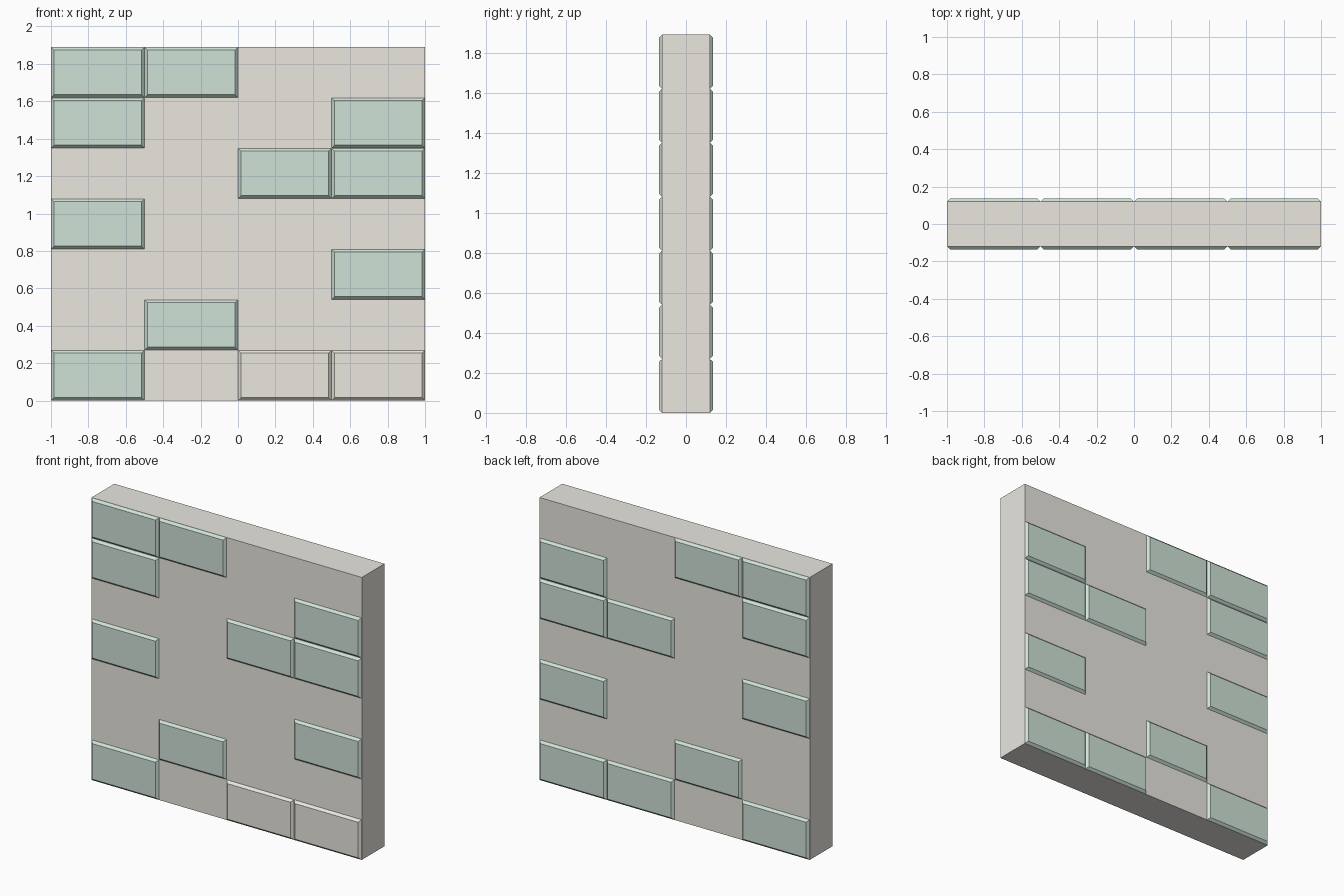
import bpy, bmesh

if "Cube" in bpy.data.objects:
    bpy.data.objects.remove(bpy.data.objects["Cube"])

W, H, HALF = 0.5, 0.27, 0.12      # cell size and half thickness of the wall
COLS, ROWS = 4, 7
RISE, INSET = 0.016, 0.016        # raised height and chamfer width of a block


def material(name, color):
    m = bpy.data.materials.new(name)
    m.diffuse_color = color
    m.use_nodes = True
    m.node_tree.nodes["Principled BSDF"].inputs["Base Color"].default_value = m.diffuse_color
    return m


stone = material("pale_stone", (0.82, 0.80, 0.74, 1))
green = material("soft_green", (0.62, 0.76, 0.68, 1))


def add_object(name, bm, mat):
    bmesh.ops.recalc_face_normals(bm, faces=bm.faces)
    mesh = bpy.data.meshes.new(name)
    bm.to_mesh(mesh)
    bm.free()
    mesh.materials.append(mat)
    ob = bpy.data.objects.new(name, mesh)
    bpy.context.collection.objects.link(ob)
    return ob


def block(name, col, row, side, mat):
    """Chamfered block face on the wall; side -1 is front, +1 is back."""
    x0, z0 = -1 + col * W, row * H
    bm = bmesh.new()
    rings = []
    for y, d in ((HALF, 0.001), (HALF + RISE, INSET)):
        pts = ((x0 + d, z0 + d), (x0 + W - d, z0 + d),
               (x0 + W - d, z0 + H - d), (x0 + d, z0 + H - d))
        rings.append([bm.verts.new((x, side * y, z)) for x, z in pts])
    base, top = rings
    bm.faces.new(top)
    bm.faces.new(base[::-1])
    for i in range(4):
        j = (i + 1) % 4
        bm.faces.new((base[i], base[j], top[j], top[i]))
    add_object(name, bm, mat)


# Wall core
bm = bmesh.new()
bmesh.ops.create_cube(bm, size=1)
bmesh.ops.scale(bm, vec=(COLS * W, 2 * HALF, ROWS * H), verts=bm.verts)
bmesh.ops.translate(bm, vec=(0, 0, ROWS * H / 2), verts=bm.verts)
add_object("wall_core", bm, stone)

# Raised blocks by row from the bottom, same cells on both faces
layout = [(0, 2, 3), (1,), (3,), (0,), (2, 3), (0, 3), (0, 1)]
for row, cols in enumerate(layout):
    for col in cols:
        # Two lower front blocks keep the stone colour
        plain = row == 0 and col >= 2
        block(f"front_block_{row}_{col}", col, row, -1, stone if plain else green)
        block(f"back_block_{row}_{col}", col, row, 1, green)
